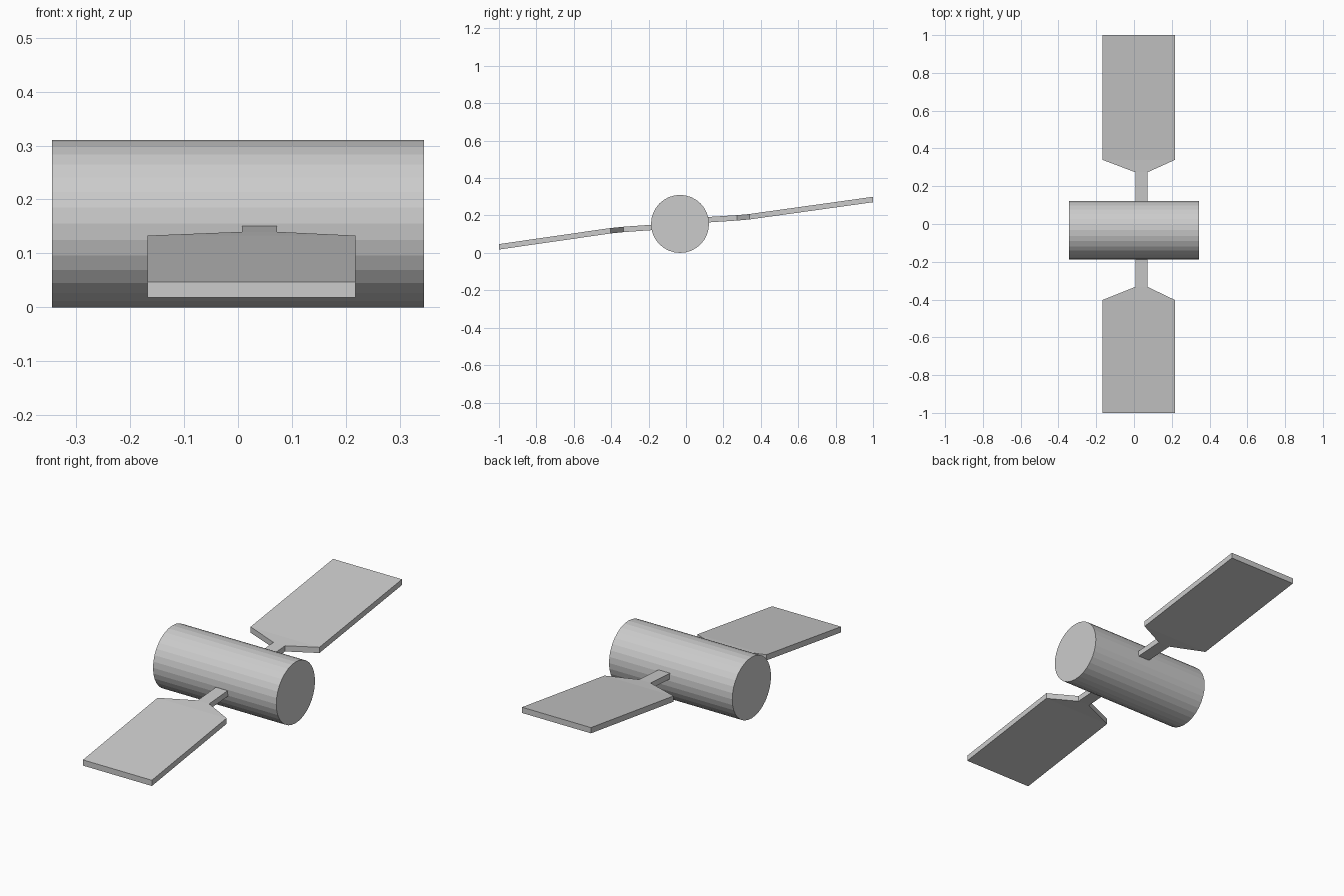
import bpy
import bmesh
from math import pi
from mathutils import Matrix

cube = bpy.data.objects.get("Cube")
if cube:
    bpy.data.objects.remove(cube, do_unlink=True)

grey = bpy.data.materials.new("light grey")
grey.use_nodes = True
COLOUR = (0.6, 0.6, 0.6, 1)
grey.diffuse_color = COLOUR
grey.node_tree.nodes["Principled BSDF"].inputs["Base Color"].default_value = COLOUR

BODY_Y, RADIUS, LENGTH = -0.032, 0.155, 0.69
THICKNESS = 0.029
STEM = (0.007, 0.072)
PANEL = (-0.168, 0.218)


def add_object(name, bm):
    bmesh.ops.recalc_face_normals(bm, faces=bm.faces)
    mesh = bpy.data.meshes.new(name)
    bm.to_mesh(mesh)
    bm.free()
    mesh.materials.append(grey)
    obj = bpy.data.objects.new(name, mesh)
    bpy.context.collection.objects.link(obj)
    return obj


# Faceted cylindrical body lying along x
bm = bmesh.new()
place = Matrix.Translation((0, BODY_Y, RADIUS)) @ Matrix.Rotation(pi / 2, 4, 'Y')
bmesh.ops.create_cone(bm, cap_ends=True, segments=32, radius1=RADIUS,
                      radius2=RADIUS, depth=LENGTH, matrix=place)
add_object("body", bm)


# Solar wing: stem, tapered shoulder and flat panel, lofted through stations
def wing(name, stations):
    bm = bmesh.new()
    rings = []
    for y, top, (left, right) in stations:
        low = top - THICKNESS
        corners = ((left, low), (right, low), (right, top), (left, top))
        rings.append([bm.verts.new((x, y, z)) for x, z in corners])
    for a, b in zip(rings, rings[1:]):
        for i in range(4):
            j = (i + 1) % 4
            bm.faces.new((a[i], a[j], b[j], b[i]))
    bm.faces.new(rings[0])
    bm.faces.new(rings[-1])
    add_object(name, bm)


wing("front_wing", [(-0.15, 0.153, STEM), (-0.333, 0.14, STEM),
                    (-0.403, 0.133, PANEL), (-1, 0.047, PANEL)])
wing("back_wing", [(0.09, 0.19, STEM), (0.274, 0.202, STEM),
                   (0.34, 0.208, PANEL), (1, 0.3, PANEL)])
